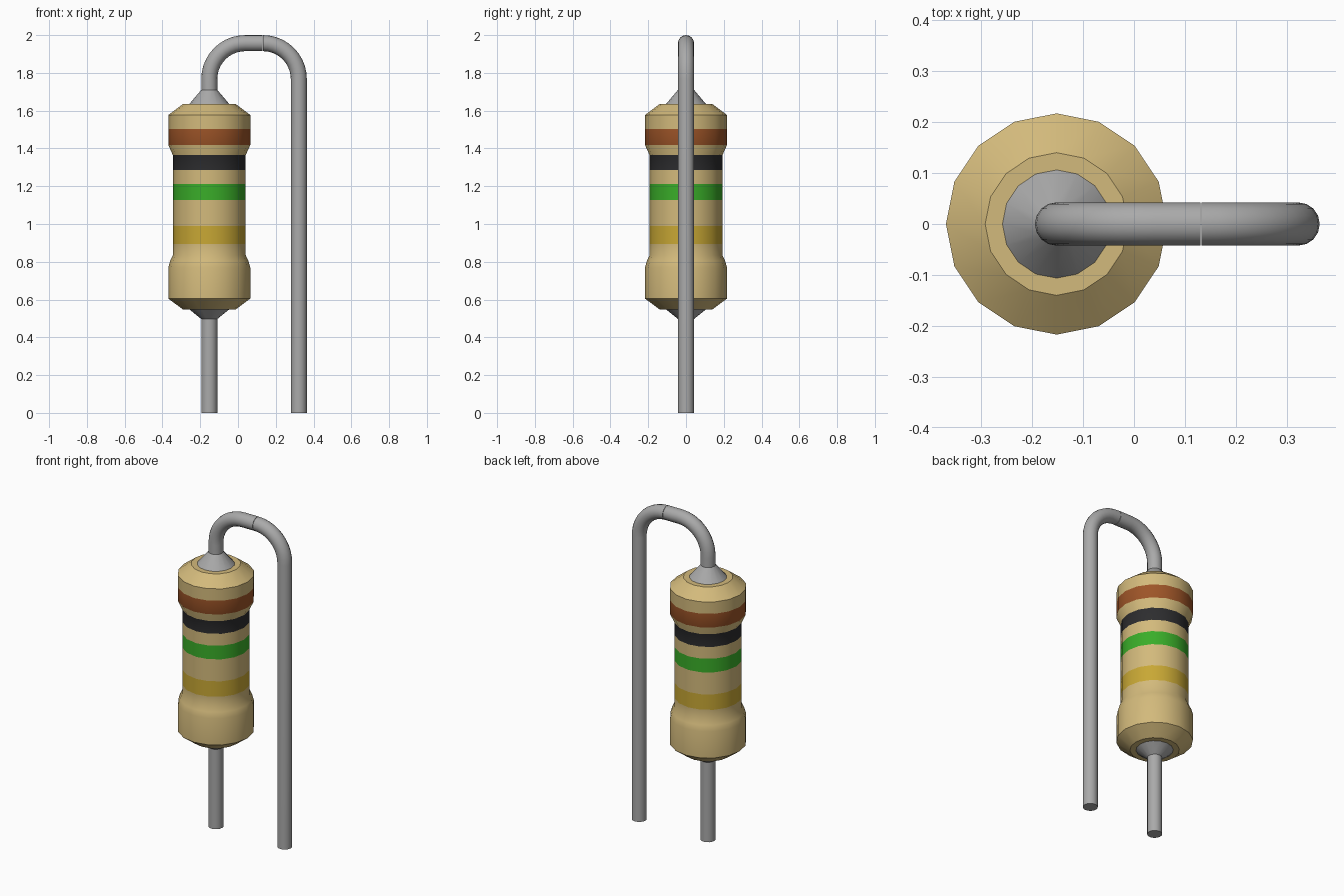
import bpy, bmesh, math
from mathutils import Vector

cube = bpy.data.objects.get("Cube")
if cube:
    bpy.data.objects.remove(cube, do_unlink=True)

SIDES = 16
BODY_X, LEG_X = -0.152, 0.321   # axes of the body and of the long leg
WIRE_R = 0.0425


def material(name, r, g, b):
    m = bpy.data.materials.new(name)
    m.use_nodes = True
    m.diffuse_color = (r, g, b, 1)
    bsdf = m.node_tree.nodes["Principled BSDF"]
    bsdf.inputs["Base Color"].default_value = (r, g, b, 1)
    bsdf.inputs["Roughness"].default_value = 0.6
    return m


TAN = material("tan", 0.65, 0.49, 0.20)
BROWN = material("brown", 0.34, 0.09, 0.021)
BLACK = material("black", 0.026, 0.026, 0.028)
GREEN = material("green", 0.042, 0.42, 0.022)
GOLD = material("gold", 0.58, 0.39, 0.035)
METAL = material("metal_grey", 0.40, 0.40, 0.40)


def loft(name, rings, mats, bands=()):
    """Skin rings (x, z, radius, heading); heading is the path angle in the XZ plane.
    bands lists (z low, z high, material index)."""
    bm = bmesh.new()
    loops = []
    for x, z, r, h in rings:
        across = Vector((math.sin(h), 0, -math.cos(h)))
        loops.append([bm.verts.new(Vector((x, 0, z)) + r * (
            across * math.cos(a) + Vector((0, 1, 0)) * math.sin(a)))
            for a in (2 * math.pi * i / SIDES for i in range(SIDES))])
    for lo, hi in zip(loops, loops[1:]):
        for i in range(SIDES):
            j = (i + 1) % SIDES
            bm.faces.new((lo[i], lo[j], hi[j], hi[i]))
    bm.faces.new(loops[0][::-1])
    bm.faces.new(loops[-1])
    bmesh.ops.recalc_face_normals(bm, faces=bm.faces)
    for f in bm.faces:
        z = f.calc_center_median().z
        for low, high, index in bands:
            if low < z < high:
                f.material_index = index
    me = bpy.data.meshes.new(name)
    bm.to_mesh(me)
    bm.free()
    for m in mats:
        me.materials.append(m)
    ob = bpy.data.objects.new(name, me)
    bpy.context.collection.objects.link(ob)
    bpy.ops.object.select_all(action='DESELECT')
    ob.select_set(True)
    bpy.context.view_layer.objects.active = ob
    bpy.ops.object.shade_smooth_by_angle(angle=math.radians(30))
    return ob


def lathe(name, profile, mats, bands=()):
    return loft(name, [(BODY_X, z, r, math.pi / 2) for z, r in profile], mats, bands)


# Body with thick ends, narrow waist and painted bands
WIDE, WAIST = 0.217, 0.193
lathe("resistor_body", [
    (0.548, 0.14), (0.605, WIDE), (0.77, WIDE), (0.805, 0.207), (0.835, WAIST),
    (0.894, WAIST), (0.99, WAIST), (1.127, WAIST), (1.212, WAIST),
    (1.286, WAIST), (1.365, WAIST), (1.418, WIDE), (1.503, WIDE),
    (1.577, WIDE), (1.635, 0.14)],
    [TAN, BROWN, BLACK, GREEN, GOLD],
    [(1.418, 1.503, 1), (1.286, 1.365, 2), (1.127, 1.212, 3), (0.894, 0.99, 4)])

# Metal collars where the wire enters the body
lathe("top_collar", [(1.634, 0.107), (1.71, WIRE_R)], [METAL])
lathe("bottom_collar", [(0.497, WIRE_R), (0.549, 0.107)], [METAL])

# Short straight lead below the body
lathe("bottom_lead", [(0, WIRE_R), (0.51, WIRE_R)], [METAL])

# Bent lead above the body, in two halves that meet at a fine seam
BEND, BEND_Z, SEAM, STEPS = 0.19, 2 - WIRE_R - 0.19, 0.131, 10


def arc(cx, start, end):
    rings = []
    for i in range(STEPS + 1):
        t = math.radians(start + (end - start) * i / STEPS)
        rings.append((cx + BEND * math.cos(t), BEND_Z + BEND * math.sin(t),
                      WIRE_R, t - math.pi / 2))
    return rings


loft("top_lead_bend",
     [(BODY_X, 1.69, WIRE_R, math.pi / 2)] + arc(BODY_X + BEND, 180, 90)
     + [(SEAM - 0.001, BEND_Z + BEND, WIRE_R, 0)], [METAL])
loft("long_leg",
     arc(LEG_X - BEND + 0.001, 90, 0) + [(LEG_X + 0.001, 0, WIRE_R, -math.pi / 2)], [METAL])
